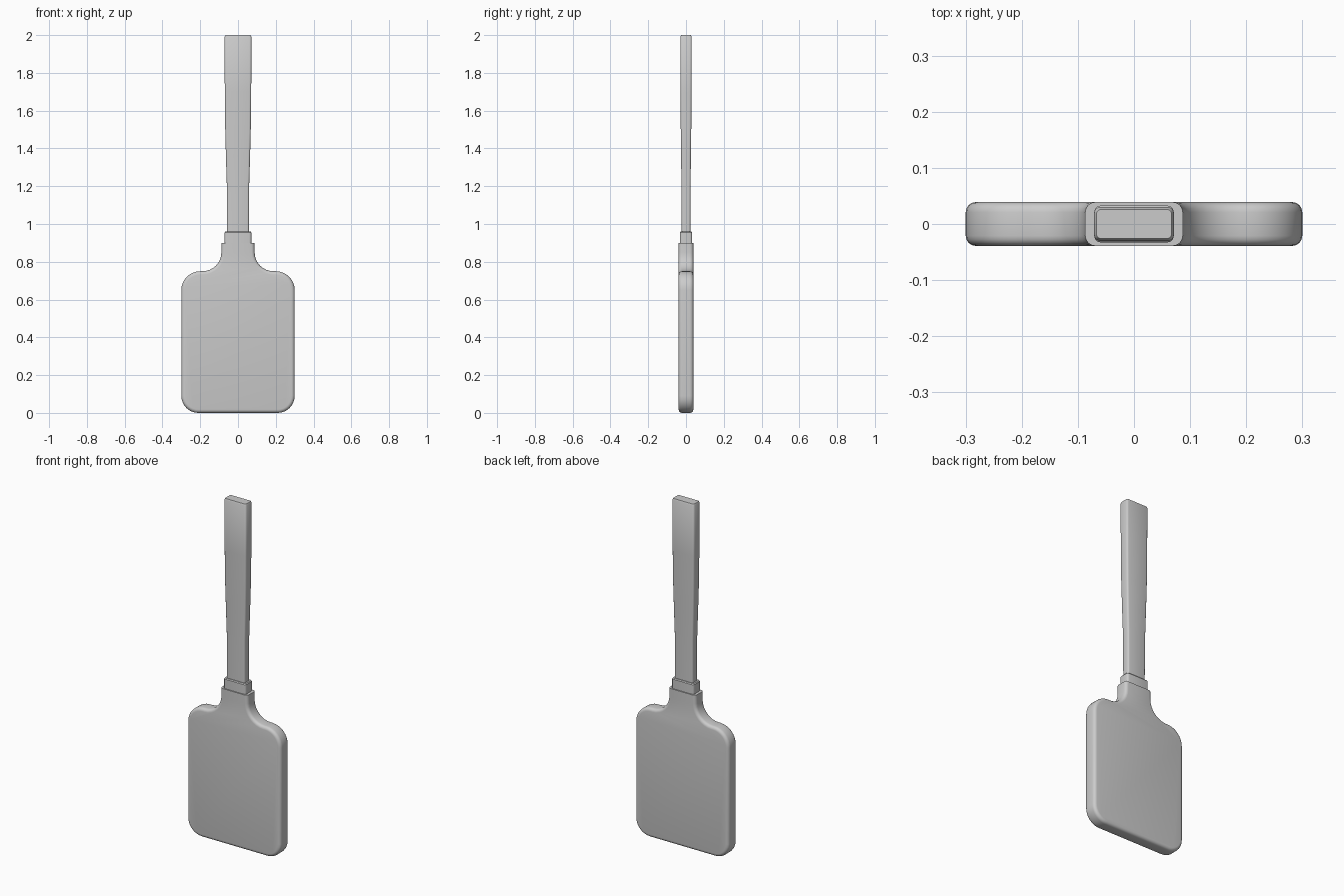
import bpy, bmesh
from math import sin, cos, radians

if "Cube" in bpy.data.objects:
    bpy.data.objects.remove(bpy.data.objects["Cube"])


def arc(cx, cz, r, a0, a1, n=8):
    return [(cx + r * cos(radians(a0 + (a1 - a0) * i / n)),
             cz + r * sin(radians(a0 + (a1 - a0) * i / n))) for i in range(n + 1)]


def finish(name, bm):
    bmesh.ops.recalc_face_normals(bm, faces=bm.faces)
    mesh = bpy.data.meshes.new(name)
    bm.to_mesh(mesh)
    bm.free()
    obj = bpy.data.objects.new(name, mesh)
    bpy.context.collection.objects.link(obj)
    bpy.ops.object.select_all(action='DESELECT')
    obj.select_set(True)
    bpy.context.view_layer.objects.active = obj
    bpy.ops.object.shade_smooth_by_angle(angle=radians(35))
    return obj


def loft(name, sections, seg=3):
    """Stack of rounded rectangles: (z, half width, half depth, corner radius)."""
    bm = bmesh.new()
    rings = []
    for z, w, d, r in sections:
        pts = []
        for k, (sx, sy) in enumerate([(1, 1), (-1, 1), (-1, -1), (1, -1)]):
            pts += arc(sx * (w - r), sy * (d - r), r, 90 * k, 90 * k + 90, seg)
        rings.append([bm.verts.new((x, y, z)) for x, y in pts])
    n = len(rings[0])
    for a, b in zip(rings, rings[1:]):
        for i in range(n):
            j = (i + 1) % n
            bm.faces.new((a[i], a[j], b[j], b[i]))
    bm.faces.new(rings[0][::-1])
    bm.faces.new(rings[-1])
    return finish(name, bm)


# Blade with neck: mirrored outline, extruded, rims rounded except across the neck top
NECK_TOP, HALF_DEPTH = 0.90, 0.039
right = (arc(0.21, 0.09, 0.09, -90, 0)
         + arc(0.20, 0.65, 0.10, 0, 90)
         + arc(0.188, 0.85, 0.10, 270, 180)
         + [(0.087, NECK_TOP)])
outline = right + [(-x, z) for x, z in reversed(right)]
bm = bmesh.new()
front = bm.faces.new([bm.verts.new((x, -HALF_DEPTH, z)) for x, z in outline])
ext = bmesh.ops.extrude_face_region(bm, geom=[front], use_keep_orig=True)
for v in ext['geom']:
    if isinstance(v, bmesh.types.BMVert):
        v.co.y = HALF_DEPTH
rims = [e for e in bm.edges
        if abs(e.verts[0].co.y - e.verts[1].co.y) < 1e-5
        and min(v.co.z for v in e.verts) < NECK_TOP - 0.001]
bmesh.ops.recalc_face_normals(bm, faces=bm.faces)
bmesh.ops.bevel(bm, geom=rims, offset=0.018, segments=4, profile=0.5, affect='EDGES')
finish("blade", bm)

# Collar between neck and handle
loft("collar", [(0.895, 0.071, 0.033, 0.012), (0.955, 0.071, 0.033, 0.012),
                (0.96, 0.067, 0.029, 0.010)])

# Handle: slim at the collar, widening towards the end
loft("handle", [(0.95, 0.058, 0.023, 0.009), (1.20, 0.059, 0.024, 0.009),
                (1.36, 0.064, 0.026, 0.010), (1.52, 0.068, 0.028, 0.010),
                (1.70, 0.070, 0.029, 0.010), (1.992, 0.071, 0.030, 0.010),
                (2.00, 0.067, 0.026, 0.008)])
